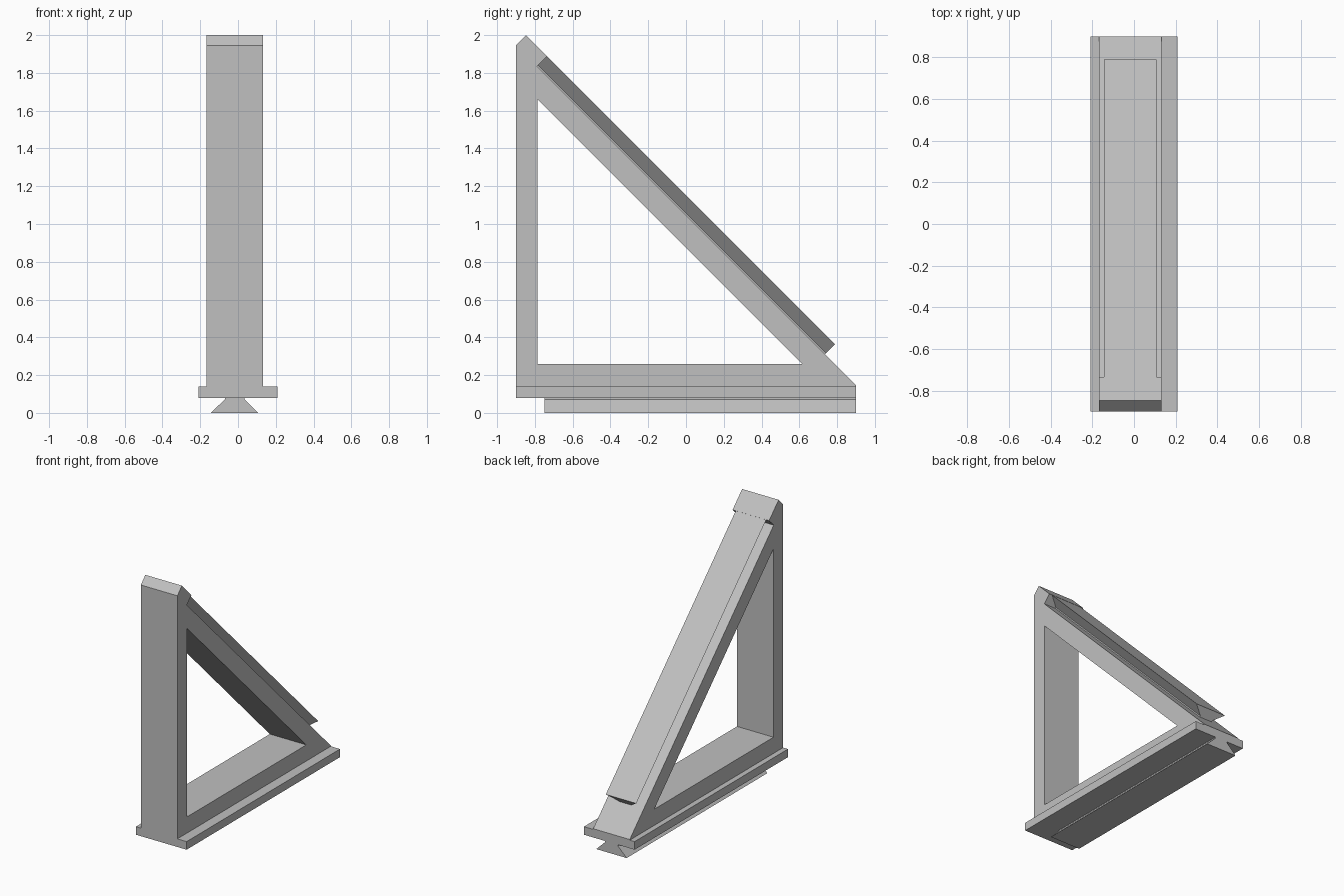
import bpy, bmesh
from math import radians
from mathutils import Matrix, Vector

cube = bpy.data.objects.get("Cube")
if cube:
    bpy.data.objects.remove(cube, do_unlink=True)

grey = bpy.data.materials.new("plain grey")
grey.use_nodes = True
colour = (0.53, 0.53, 0.53, 1)
grey.diffuse_color = colour
grey.node_tree.nodes["Principled BSDF"].inputs["Base Color"].default_value = colour

CENTRE = -0.018   # frame and rails sit slightly off the base plate's middle


def prism(name, loops, sweep, matrix=Matrix()):
    """Fill closed loops (outer outline, then holes) and sweep them into a solid."""
    bm = bmesh.new()
    edges = []
    for loop in loops:
        vs = [bm.verts.new(p) for p in loop]
        edges += [bm.edges.new((a, b)) for a, b in zip(vs, vs[1:] + vs[:1])]
    bmesh.ops.triangle_fill(bm, edges=edges, use_beauty=True)
    out = bmesh.ops.extrude_face_region(bm, geom=bm.faces[:], use_keep_orig=True)
    moved = [g for g in out["geom"] if isinstance(g, bmesh.types.BMVert)]
    bmesh.ops.translate(bm, verts=moved, vec=Vector(sweep))
    bmesh.ops.recalc_face_normals(bm, faces=bm.faces[:])
    bmesh.ops.transform(bm, matrix=matrix, verts=bm.verts[:])
    mesh = bpy.data.meshes.new(name)
    bm.to_mesh(mesh)
    bm.free()
    mesh.materials.append(grey)
    obj = bpy.data.objects.new(name, mesh)
    bpy.context.collection.objects.link(obj)
    return obj


def dovetail(name, length, matrix):
    """Rail along local y: narrow neck at z = 0, flaring up to z = 0.075."""
    half = [(0.125, 0.075), (0.052, 0.008), (0.052, 0)]
    profile = half + [(-x, z) for x, z in reversed(half)]
    return prism(name, [[(x, 0, z) for x, z in profile]], (0, length, 0), matrix)


# Triangular frame with a chamfered top block and a triangular opening
outline = [(-0.9, 0.14), (-0.9, 1.945), (-0.847, 2.0), (-0.735, 1.888),
           (-0.789, 1.834), (0.9, 0.145), (0.9, 0.14)]
opening = [(-0.787, 0.26), (-0.787, 1.66), (0.613, 0.26)]
left = CENTRE - 0.15
prism("triangular_frame", [[(left, y, z) for y, z in pts] for pts in (outline, opening)],
      (0.3, 0, 0))

# Base plate
plate = [(-0.208, -0.9), (0.208, -0.9), (0.208, 0.9), (-0.208, 0.9)]
prism("base_plate", [[(x, y, 0.08) for x, y in plate]], (0, 0, 0.06))

# Dovetail rail hanging under the base, running to the back edge
dovetail("bottom_rail", 1.65, Matrix.Translation((CENTRE, 0.9, 0.08)) @
         Matrix.Rotation(radians(180), 4, "X") @ Matrix.Scale(1.06, 4, (0, 0, 1)))

# Dovetail rail on the sloping brace, butting against the top block
dovetail("sloping_rail", 2.155, Matrix.Translation((CENTRE, -0.789, 1.834)) @
         Matrix.Rotation(radians(-45), 4, "X"))
